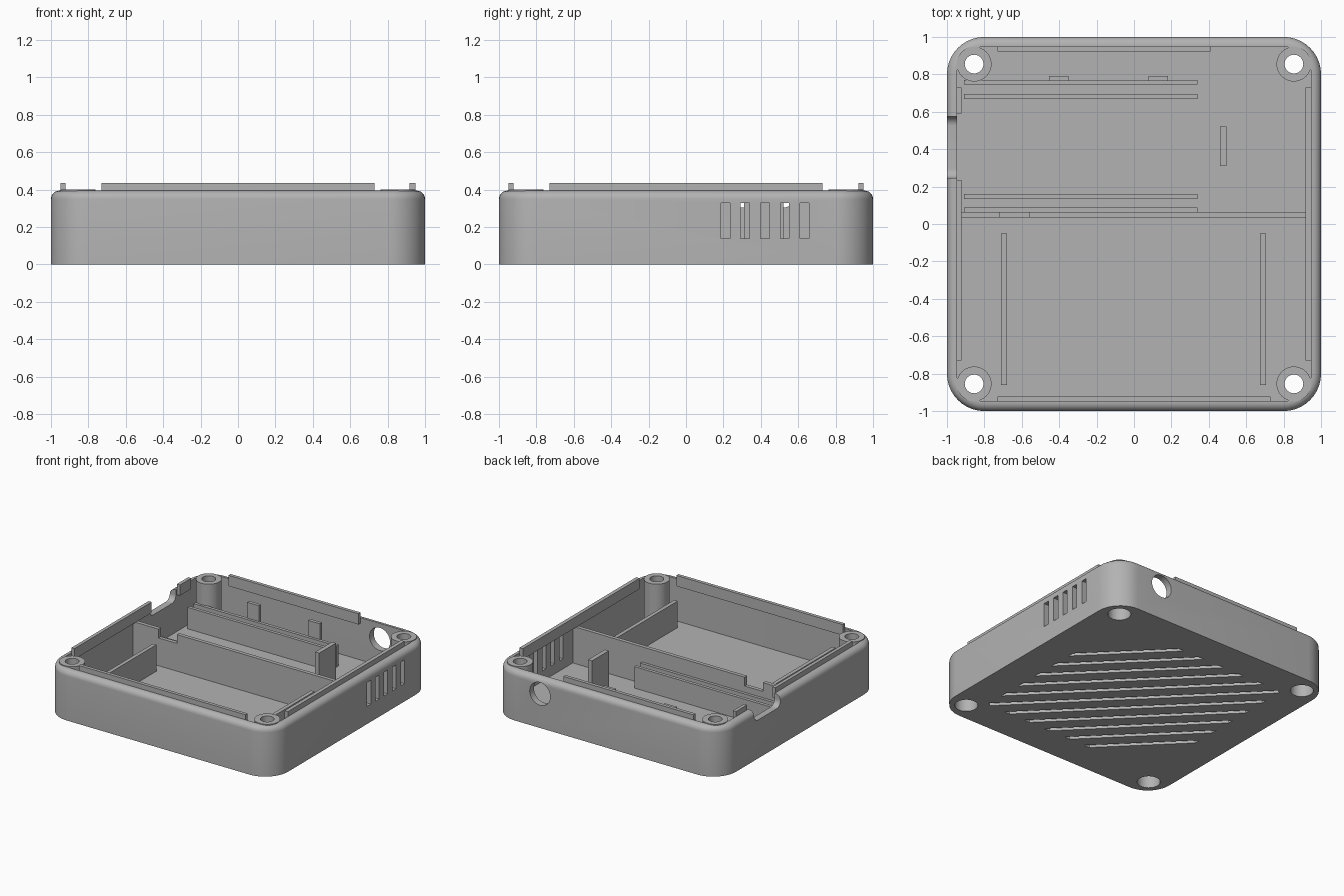
import bpy, bmesh, math
from mathutils import Matrix, Vector

cube = bpy.data.objects.get("Cube")
if cube:
    bpy.data.objects.remove(cube, do_unlink=True)

grey = bpy.data.materials.new("grey_plastic")
grey.use_nodes = True
grey.diffuse_color = (0.45, 0.45, 0.45, 1)
grey.node_tree.nodes["Principled BSDF"].inputs["Base Color"].default_value = (0.45, 0.45, 0.45, 1)


def finish(name, bm):
    bmesh.ops.recalc_face_normals(bm, faces=bm.faces)
    mesh = bpy.data.meshes.new(name)
    bm.to_mesh(mesh)
    bm.free()
    mesh.materials.append(grey)
    obj = bpy.data.objects.new(name, mesh)
    bpy.context.collection.objects.link(obj)
    return obj


def add_box(bm, x, y, z):
    size = Vector((x[1] - x[0], y[1] - y[0], z[1] - z[0]))
    mid = Vector((sum(x) / 2, sum(y) / 2, sum(z) / 2))
    mat = Matrix.Translation(mid) @ Matrix.Diagonal(size).to_4x4()
    return bmesh.ops.create_cube(bm, size=1, matrix=mat)["verts"]


def box(name, x, y, z):
    bm = bmesh.new()
    add_box(bm, x, y, z)
    return finish(name, bm)


def rounded_box(name, x, y, z, radius, axis, top_radius=0):
    """Box with the edges along one axis rounded, and optionally its top rim."""
    bm = bmesh.new()
    add_box(bm, x, y, z)
    edges = [e for e in bm.edges
             if abs((e.verts[0].co - e.verts[1].co).normalized()[axis]) > 0.9]
    bmesh.ops.bevel(bm, geom=edges, offset=radius, segments=10, profile=0.5, affect='EDGES')
    if top_radius:
        rim = [e for e in bm.edges if all(v.co.z > z[1] - 0.001 for v in e.verts)]
        bmesh.ops.bevel(bm, geom=rim, offset=top_radius, segments=6, profile=0.5, affect='EDGES')
    return finish(name, bm)


def cylinder(name, center, radius, depth, along_y=False):
    bm = bmesh.new()
    mat = Matrix.Translation(center)
    if along_y:
        mat = mat @ Matrix.Rotation(math.pi / 2, 4, 'X')
    bmesh.ops.create_cone(bm, cap_ends=True, segments=40, radius1=radius,
                          radius2=radius, depth=depth, matrix=mat)
    return finish(name, bm)


def combine(target, other, operation):
    mod = target.modifiers.new("bool", 'BOOLEAN')
    mod.operation = operation
    mod.solver = 'EXACT'
    mod.object = other
    bpy.context.view_layer.objects.active = target
    bpy.ops.object.modifier_apply(modifier=mod.name)
    bpy.data.objects.remove(other, do_unlink=True)


def cut(target, other):
    combine(target, other, 'DIFFERENCE')


FLOOR, RIM, INNER = 0.06, 0.395, 0.947

# Hollow tray with rounded corners and a rounded top rim
shell = rounded_box("case_shell", (-1, 1), (-1, 1), (0, RIM), 0.2, 2, 0.045)
cut(shell, rounded_box("cavity", (-INNER, INNER), (-INNER, INNER), (FLOOR, 0.8), 0.147, 2))

# Corner screw bosses with through holes and wide recesses underneath
corners = [(sx * 0.855, sy * 0.855) for sx in (-1, 1) for sy in (-1, 1)]
for cx, cy in corners:
    combine(shell, cylinder("boss", (cx, cy, 0.215), 0.093, 0.37), 'UNION')
for cx, cy in corners:
    cut(shell, cylinder("screw_hole", (cx, cy, 0.25), 0.05, 1))
    cut(shell, cylinder("screw_recess", (cx, cy, 0), 0.083, 0.26))

# Vent slots in one side, cable notch in the other, round port at the back
for i in range(5):
    y = 0.21 + 0.106 * i
    cut(shell, box("vent", (0.9, 1.1), (y - 0.024, y + 0.024), (0.14, 0.33)))
cut(shell, rounded_box("notch", (-1.1, -0.9), (0.245, 0.575), (0.305, 0.6), 0.05, 0))
cut(shell, cylinder("port", (0.58, 1, 0.27), 0.09, 0.2, along_y=True))

# Diagonal grooves under the floor, trimmed to a square
bm = bmesh.new()
h = 0.75
for i in range(-5, 6):
    ring = []
    for s, flip in ((i * 0.187 - 0.025, 1), (i * 0.187 + 0.025, -1)):
        ends = [max(-h, s - h), min(h, s + h)][::flip]
        ring += [(x, s - x) for x in ends]
    low = [bm.verts.new((x, y, -0.05)) for x, y in ring]
    high = [bm.verts.new((x, y, 0.03)) for x, y in ring]
    bm.faces.new(low[::-1])
    bm.faces.new(high)
    for a in range(4):
        b = (a + 1) % 4
        bm.faces.new((low[a], low[b], high[b], high[a]))
cut(shell, finish("grooves", bm))

bpy.ops.object.select_all(action='DESELECT')
shell.select_set(True)
bpy.context.view_layer.objects.active = shell
bpy.ops.object.shade_smooth_by_angle(angle=math.radians(30))

# Locating lips along the inside of the rim
LIP = (0.35, 0.435)
box("front_lip", (-0.73, 0.73), (-0.948, -0.921), LIP)
box("back_lip", (-0.73, 0.41), (0.923, 0.95), LIP)
box("left_lip", (0.918, 0.948), (-0.73, 0.73), LIP)
box("right_lip_long", (-0.948, -0.921), (-0.73, 0.235), LIP)
box("right_lip_short", (-0.948, -0.921), (0.59, 0.73), LIP)

# Cross divider with a cable gap
BASE = FLOOR - 0.01
divider = box("divider", (-0.95, 0.95), (0.035, 0.065), (BASE, 0.35))
cut(divider, box("gap", (-0.72, -0.56), (0, 0.1), (0.28, 0.5)))

# Board rails, in two slotted pairs
for i, y in enumerate((0.075, 0.148, 0.682, 0.758)):
    box(f"board_rail_{i + 1}", (-0.91, 0.34), (y - 0.013, y + 0.013), (BASE, 0.23))

# Board stops behind the rear rail and the end post
for name, x in (("rear_stop_right", -0.403), ("rear_stop_left", 0.13)):
    box(name, (x - 0.052, x + 0.052), (0.765, 0.792), (BASE, 0.355))
box("end_post", (0.46, 0.495), (0.31, 0.52), (BASE, 0.38))

# Ribs in the front compartment
for name, x in (("rib_right", -0.695), ("rib_left", 0.69)):
    box(name, (x - 0.015, x + 0.015), (-0.86, -0.05), (BASE, 0.27))
